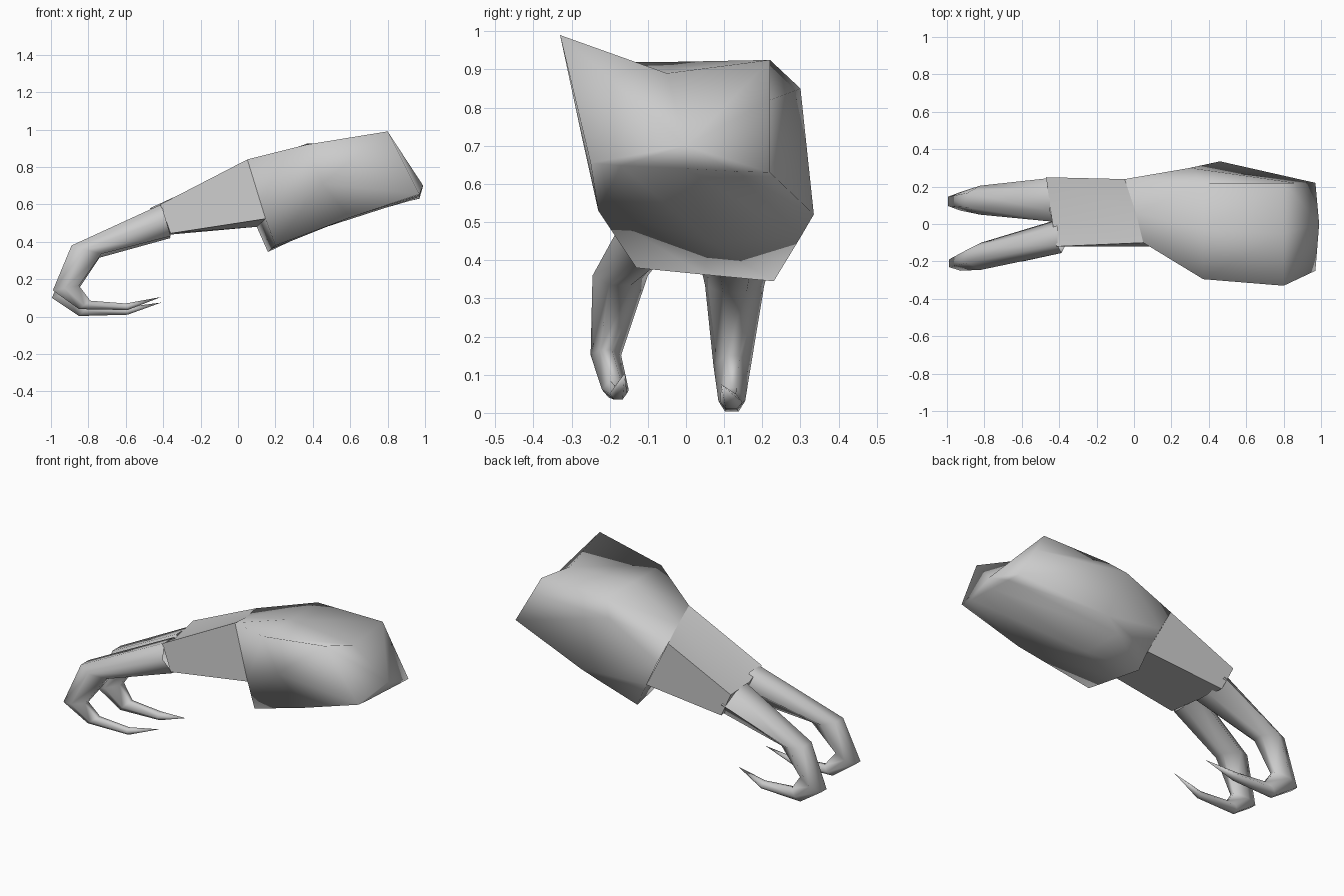
import bpy, bmesh, math
from mathutils import Vector

if "Cube" in bpy.data.objects:
    bpy.data.objects.remove(bpy.data.objects["Cube"])

grey = bpy.data.materials.new("plain grey")
grey.diffuse_color = (0.6, 0.6, 0.6, 1)
grey.use_nodes = True
grey.node_tree.nodes["Principled BSDF"].inputs["Base Color"].default_value = grey.diffuse_color


def loft(name, rings, start=None, end=None, angle=40):
    """Skin equal-sized rings; start lists the ring points closed by a face, end is a tip point or None."""
    bm = bmesh.new()
    vr = [[bm.verts.new(p) for p in r] for r in rings]
    n = len(vr[0])
    for a, b in zip(vr, vr[1:]):
        for i in range(n):
            j = (i + 1) % n
            bm.faces.new((a[i], a[j], b[j], b[i]))
    if start:
        bm.faces.new([vr[0][i] for i in start])
    if end is None:
        bm.faces.new(vr[-1])
    else:
        t = bm.verts.new(end)
        for i in range(n):
            bm.faces.new((vr[-1][i], vr[-1][(i + 1) % n], t))
    bmesh.ops.recalc_face_normals(bm, faces=bm.faces)
    me = bpy.data.meshes.new(name)
    bm.to_mesh(me)
    bm.free()
    me.materials.append(grey)
    ob = bpy.data.objects.new(name, me)
    bpy.context.collection.objects.link(ob)
    bpy.ops.object.select_all(action='DESELECT')
    ob.select_set(True)
    bpy.context.view_layer.objects.active = ob
    bpy.ops.object.shade_smooth_by_angle(angle=math.radians(angle))
    return ob


# Forearm shell: wrist opening, widest section, rear end
wrist = [(.05, -.10, .84), (.01, .06, .80), (-.05, .24, .77), (.02, .24, .64), (.10, .23, .48),
         (.16, .23, .345), (.18, .05, .362), (.20, -.13, .38), (.145, -.12, .53)]
middle = [(.37, -.295, .92), (.37, -.03, .92), (.37, .22, .925), (.30, .30, .85), (.46, .335, .52),
          (.36, .30, .46), (.38, .06, .45), (.60, -.23, .53), (.45, -.27, .71)]
rear = [(.80, -.33, .99), (.80, -.05, .89), (.80, .22, .925), (.86, .22, .82), (.97, .22, .63),
        (.97, .13, .633), (.97, 0, .64), (.97, -.17, .648), (.97, -.25, .655)]
loft("forearm_shell", [wrist, middle, rear], start=(4, 5, 6, 7, 8), end=(.99, 0, .70), angle=150)

# Tapered palm between the shell and the fingers
palm_back = [(.05, -.10, .84), (.01, .06, .80), (-.05, .24, .77),
             (.10, .23, .48), (.16, -.12, .525)]
palm_front = [(-.415, -.12, .60), (-.44, .03, .565), (-.47, .25, .58),
              (-.40, .24, .435), (-.36, -.12, .445)]
loft("palm", [palm_back, palm_front], angle=30)


def finger(name, sections, tip):
    """Sections hold outer x, z, inner x, z, and the y range."""
    rings = []
    for ox, oz, ix, iz, y0, y1 in sections:
        o, i, yc, w = Vector((ox, 0, oz)), Vector((ix, 0, iz)), (y0 + y1) / 2, (y1 - y0) / 2
        rings.append([o.lerp(i, t) + Vector((0, yc + k * w, 0)) for t, k in
                      ((0, -.5), (0, .5), (.45, 1), (1, .4), (1, -.4), (.45, -1))])
    loft(name, rings, end=tip, angle=75)


# Hooked fingers
finger("front_finger", [
    (-.41, .60, -.36, .43, -.155, .03),
    (-.89, .38, -.73, .335, -.245, -.10),
    (-.99, .14, -.85, .165, -.25, -.17),
    (-.85, .04, -.79, .085, -.22, -.15),
    (-.59, .035, -.60, .07, -.20, -.155)], (-.41, -.16, .105))
finger("back_finger", [
    (-.45, .575, -.36, .42, .01, .25),
    (-.89, .35, -.74, .315, .05, .205),
    (-.995, .10, -.85, .15, .072, .17),
    (-.85, .003, -.79, .065, .085, .155),
    (-.59, .01, -.60, .05, .09, .148)], (-.41, .092, .075))
